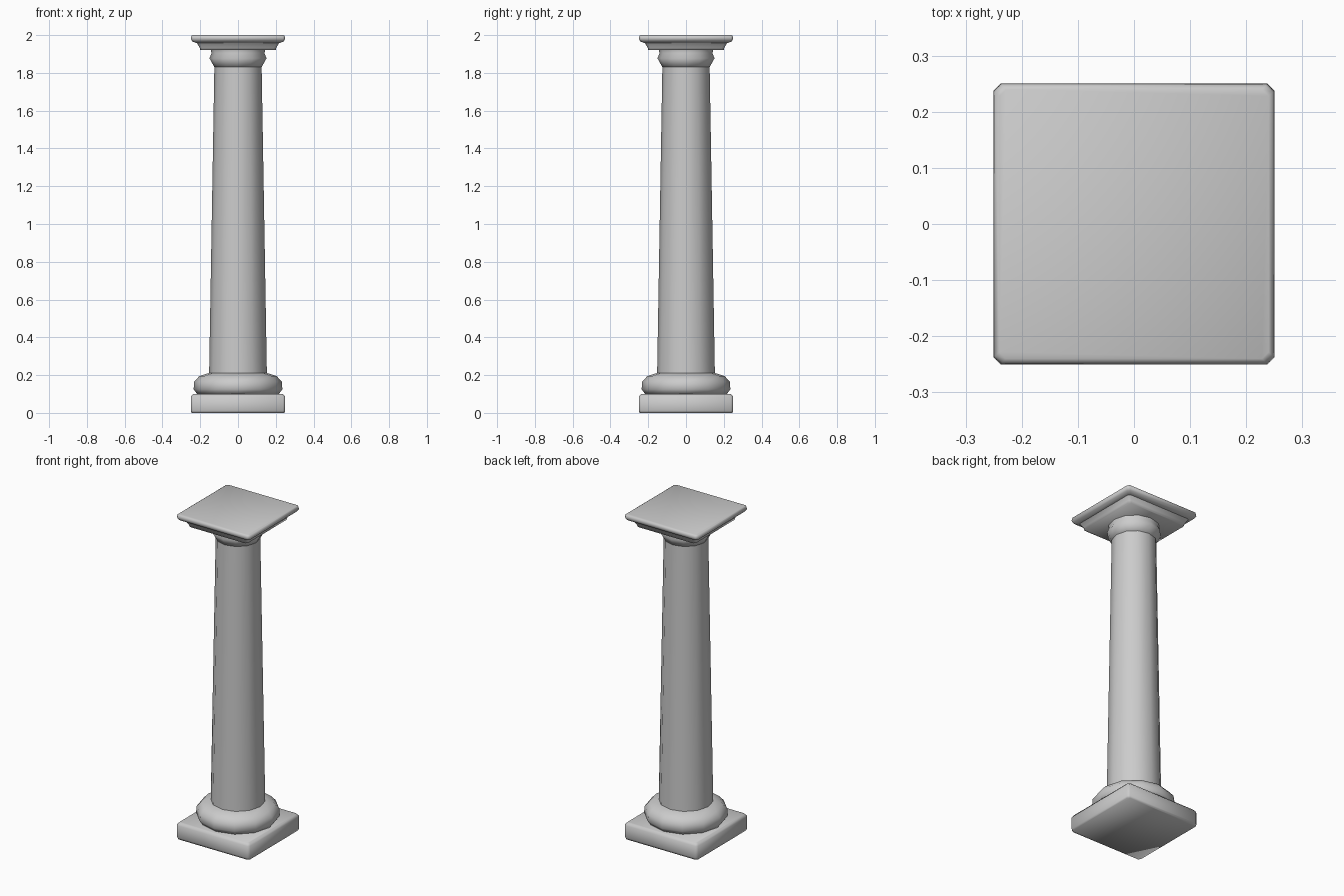
import bpy, bmesh, math

cube = bpy.data.objects.get("Cube")
if cube:
    bpy.data.objects.remove(cube, do_unlink=True)

stone = bpy.data.materials.new("grey_stone")
stone.use_nodes = True
COLOUR = (0.6, 0.6, 0.6, 1)
stone.diffuse_color = COLOUR
stone.node_tree.nodes["Principled BSDF"].inputs["Base Color"].default_value = COLOUR


def ring_points(radius, sides):
    """Regular polygon, or a square with clipped corners when sides is 4."""
    if sides == 4:
        c = radius - 0.012
        return [(radius, -c), (radius, c), (c, radius), (-c, radius),
                (-radius, c), (-radius, -c), (-c, -radius), (c, -radius)]
    angles = [math.tau * i / sides for i in range(sides)]
    return [(radius * math.cos(a), radius * math.sin(a)) for a in angles]


def loft(name, profile, sides, angle):
    """Stack rings of (radius, height) and close both ends."""
    bm = bmesh.new()
    rings = [[bm.verts.new((x, y, z)) for x, y in ring_points(r, sides)]
             for r, z in profile]
    for low, high in zip(rings, rings[1:]):
        n = len(low)
        for i in range(n):
            j = (i + 1) % n
            bm.faces.new((low[i], low[j], high[j], high[i]))
    bm.faces.new(reversed(rings[0]))
    bm.faces.new(rings[-1])
    mesh = bpy.data.meshes.new(name)
    bm.to_mesh(mesh)
    bm.free()
    mesh.materials.append(stone)
    obj = bpy.data.objects.new(name, mesh)
    bpy.context.collection.objects.link(obj)
    bpy.ops.object.select_all(action="DESELECT")
    obj.select_set(True)
    bpy.context.view_layer.objects.active = obj
    bpy.ops.object.shade_smooth_by_angle(angle=math.radians(angle))
    return obj


# Square foot and the rounded moulding on it
loft("plinth", [(0.246, 0), (0.25, 0.012), (0.25, 0.085), (0.238, 0.1)], 4, 80)
loft("base_moulding", [(0.215, 0.098), (0.235, 0.125), (0.232, 0.165),
                       (0.205, 0.195), (0.15, 0.212)], 12, 70)

# Tapered shaft
loft("shaft", [(0.153, 0.2), (0.125, 1.84)], 12, 50)

# Round collar under the square cap
loft("capital_collar", [(0.122, 1.825), (0.151, 1.877), (0.14, 1.905),
                        (0.145, 1.925)], 12, 70)

# Square cap: stepped neck flaring to the top slab
loft("capital_neck", [(0.2, 1.92), (0.203, 1.934), (0.22, 1.962)], 4, 80)
loft("top_slab", [(0.222, 1.958), (0.242, 1.967), (0.25, 1.98),
                  (0.247, 1.996), (0.24, 2.0)], 4, 80)
